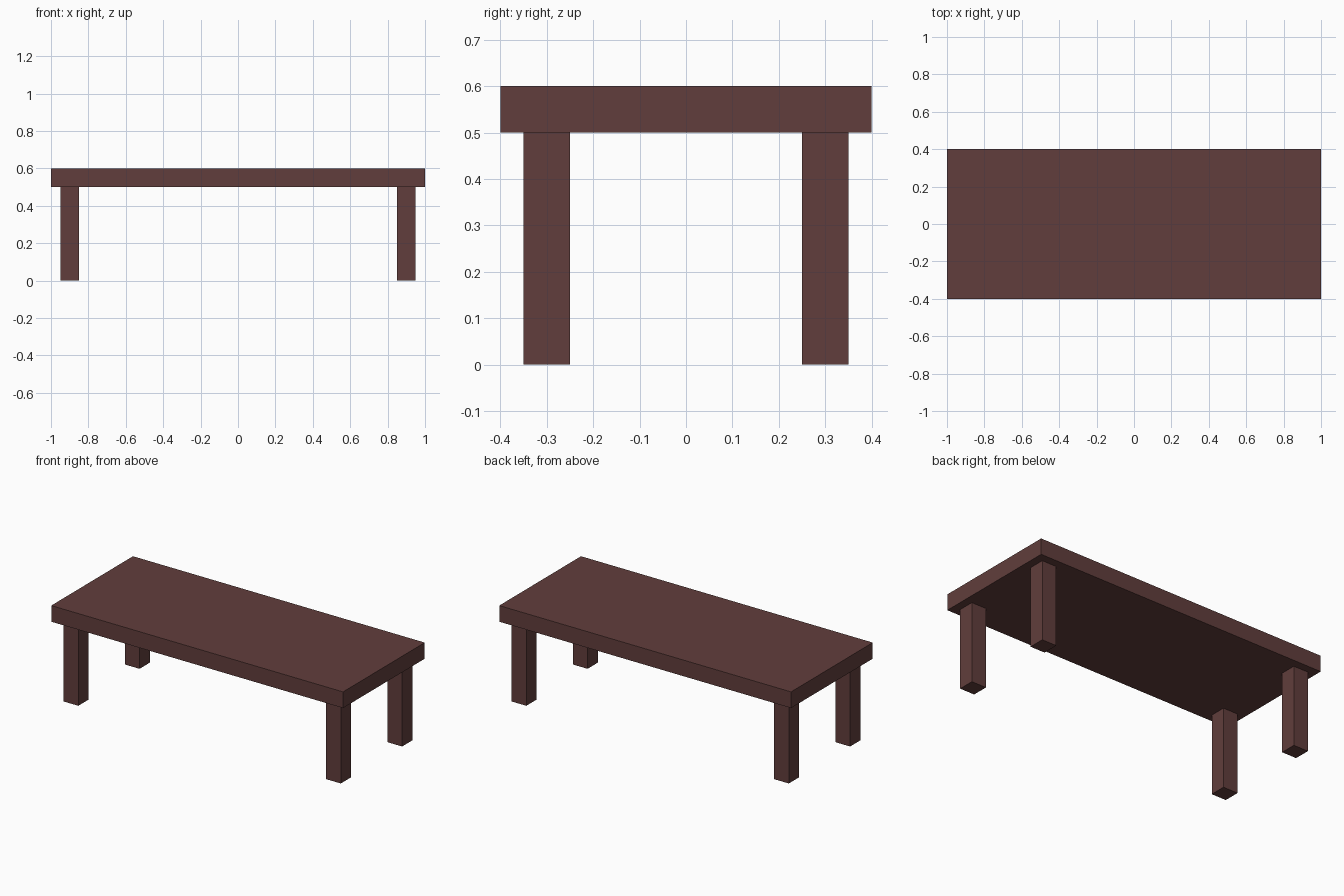
import bpy

if "Cube" in bpy.data.objects:
    bpy.data.objects.remove(bpy.data.objects["Cube"])

wood = bpy.data.materials.new("dark_wood")
wood.diffuse_color = (0.12, 0.048, 0.045, 1)
wood.use_nodes = True
wood.node_tree.nodes["Principled BSDF"].inputs["Base Color"].default_value = wood.diffuse_color


def box(name, center, size):
    bpy.ops.mesh.primitive_cube_add(size=1, location=center)
    ob = bpy.context.object
    ob.name = name
    ob.scale = size
    bpy.ops.object.transform_apply(location=False, rotation=False, scale=True)
    ob.data.materials.append(wood)
    return ob


# Table top slab
box("table_top", (0, 0, 0.55), (2.0, 0.8, 0.1))

# Four square legs, inset from the corners
for side, sx in (("left", -1), ("right", 1)):
    for end, sy in (("front", -1), ("back", 1)):
        box(f"{end}_{side}_leg", (sx * 0.9, sy * 0.3, 0.25), (0.1, 0.1, 0.5))
